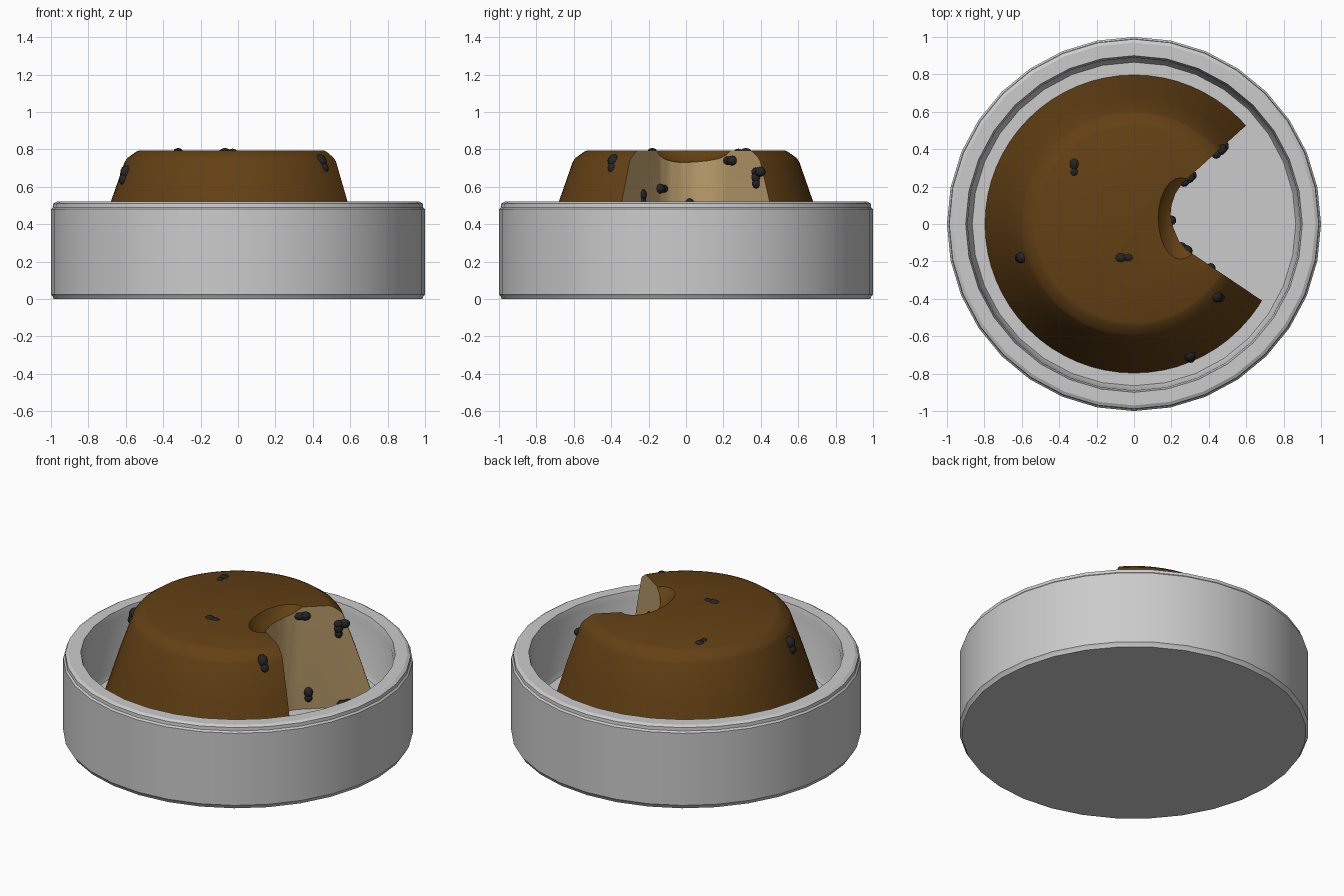
import bpy, bmesh, math
from mathutils import Vector, Matrix

cube = bpy.data.objects.get("Cube")
if cube:
    bpy.data.objects.remove(cube, do_unlink=True)


def material(name, color):
    m = bpy.data.materials.new(name)
    m.use_nodes = True
    m.diffuse_color = (*color, 1)
    m.node_tree.nodes["Principled BSDF"].inputs["Base Color"].default_value = (*color, 1)
    return m


grey = material("grey ceramic", (0.6, 0.6, 0.6))
brown = material("brown crust", (0.125, 0.052, 0.007))
beige = material("beige filling", (0.5, 0.34, 0.15))
black = material("black seed", (0.018, 0.018, 0.018))


def add_object(name, bm, *mats):
    bmesh.ops.recalc_face_normals(bm, faces=bm.faces)
    me = bpy.data.meshes.new(name)
    bm.to_mesh(me)
    bm.free()
    ob = bpy.data.objects.new(name, me)
    bpy.context.collection.objects.link(ob)
    for m in mats:
        me.materials.append(m)
    return ob


def activate(ob):
    bpy.ops.object.select_all(action='DESELECT')
    ob.select_set(True)
    bpy.context.view_layer.objects.active = ob


def smooth(ob, degrees):
    activate(ob)
    bpy.ops.object.shade_smooth_by_angle(angle=math.radians(degrees))


def lathe(name, profile, sides, mat):
    """Revolve (radius, height) points around z, capping both ends."""
    bm = bmesh.new()
    rings = []
    for r, z in profile:
        rings.append([bm.verts.new((r * math.cos(2 * math.pi * i / sides),
                                    r * math.sin(2 * math.pi * i / sides), z))
                      for i in range(sides)])
    for a, b in zip(rings, rings[1:]):
        for i in range(sides):
            j = (i + 1) % sides
            bm.faces.new((a[i], a[j], b[j], b[i]))
    bm.faces.new(rings[0])
    bm.faces.new(rings[-1])
    return add_object(name, bm, mat)


def cut(ob, cutter):
    mod = ob.modifiers.new("cut", 'BOOLEAN')
    mod.operation = 'DIFFERENCE'
    mod.solver = 'EXACT'
    mod.object = cutter
    activate(ob)
    bpy.ops.object.modifier_apply(modifier=mod.name)
    bpy.data.objects.remove(cutter, do_unlink=True)


# Round dish with chamfered rim and raised floor
dish = lathe("dish", [(0.985, 0), (0.99, 0.012), (1, 0.025), (1, 0.48), (0.99, 0.49),
                      (0.988, 0.51), (0.97, 0.52), (0.9, 0.52), (0.89, 0.48),
                      (0.88, 0.18), (0.865, 0.15)], 32, grey)
smooth(dish, 25)

# Cake body: a rounded, tapered drum
cake = lathe("cake", [(0.8, 0.14), (0.68, 0.52), (0.605, 0.735), (0.59, 0.755),
                      (0.545, 0.787), (0.525, 0.795)], 64, brown)
cake.data.materials.append(beige)

# Sunken crust beside the missing slice
bm = bmesh.new()
bmesh.ops.create_uvsphere(bm, u_segments=24, v_segments=16, radius=1,
                          matrix=Matrix.Translation((0.25, 0.03, 0.9)) @
                          Matrix.Diagonal((0.15, 0.27, 0.18, 1)))
cut(cake, add_object("dip_cutter", bm, brown))

# Missing slice: a straight-walled wedge with a rounded tip
bm = bmesh.new()
outline = [(1, 0.89), (0.26, 0.22), (0.22, 0.16), (0.2, 0.1), (0.195, 0.05),
           (0.21, -0.02), (0.24, -0.09), (0.28, -0.137), (1, -0.623)]
face = bm.faces.new([bm.verts.new((x, y, -0.2)) for x, y in outline])
ext = bmesh.ops.extrude_face_region(bm, geom=[face])
bmesh.ops.translate(bm, vec=(0, 0, 1.5),
                    verts=[v for v in ext["geom"] if isinstance(v, bmesh.types.BMVert)])
cut(cake, add_object("slice_cutter", bm, brown))

# Upright walls of the slice show the filling
for p in cake.data.polygons:
    upright = abs(p.normal.z) < 0.05 and p.center.x > 0.1
    p.material_index = 1 if upright else 0
smooth(cake, 32)


# Two-lobed seeds half sunk in the surface: position, long direction
def seed(name, pos, along, size=1.0):
    bm = bmesh.new()
    turn = Vector(along).to_track_quat('Z', 'Y').to_matrix().to_4x4()
    for offset, r in ((-0.02, 0.027), (0.02, 0.031)):
        bmesh.ops.create_icosphere(
            bm, subdivisions=2, radius=r * size,
            matrix=Matrix.Translation(pos) @ turn @
            Matrix.Translation((0, 0, offset * size)) @ Matrix.Diagonal((1, 1, 1.2, 1)))
    smooth(add_object(name, bm, black), 40)


back_wall = (0.74, 0.67, 0)
front_wall = (0.83, -0.56, 0)
up = (0, 0, 1)
seeds = [
    ((-0.32, 0.3, 0.777), (0, 1, 0)), ((-0.05, -0.18, 0.777), (-1, 0, 0)),
    ((-0.605, -0.18, 0.66), (0.3, 0.1, 1)), ((0.45, -0.39, 0.72), (-0.4, 0.1, 1)),
    ((0.3, -0.71, 0.24), (-0.1, 0.3, 1)), ((0.455, 0.385, 0.68), back_wall),
    ((0.44, 0.375, 0.635), up), ((0.285, 0.235, 0.74), back_wall),
    ((0.31, 0.26, 0.24), up), ((0.466, 0.4, 0.175), back_wall),
    ((0.27, -0.13, 0.59), front_wall), ((0.41, -0.235, 0.54), up),
    ((0.2, 0.02, 0.49), up),
]
for i, (pos, along) in enumerate(seeds):
    on_wall = along in (back_wall, front_wall, up)
    seed(f"seed_{i + 1}", pos, along, 0.85 if on_wall else 1.0)
